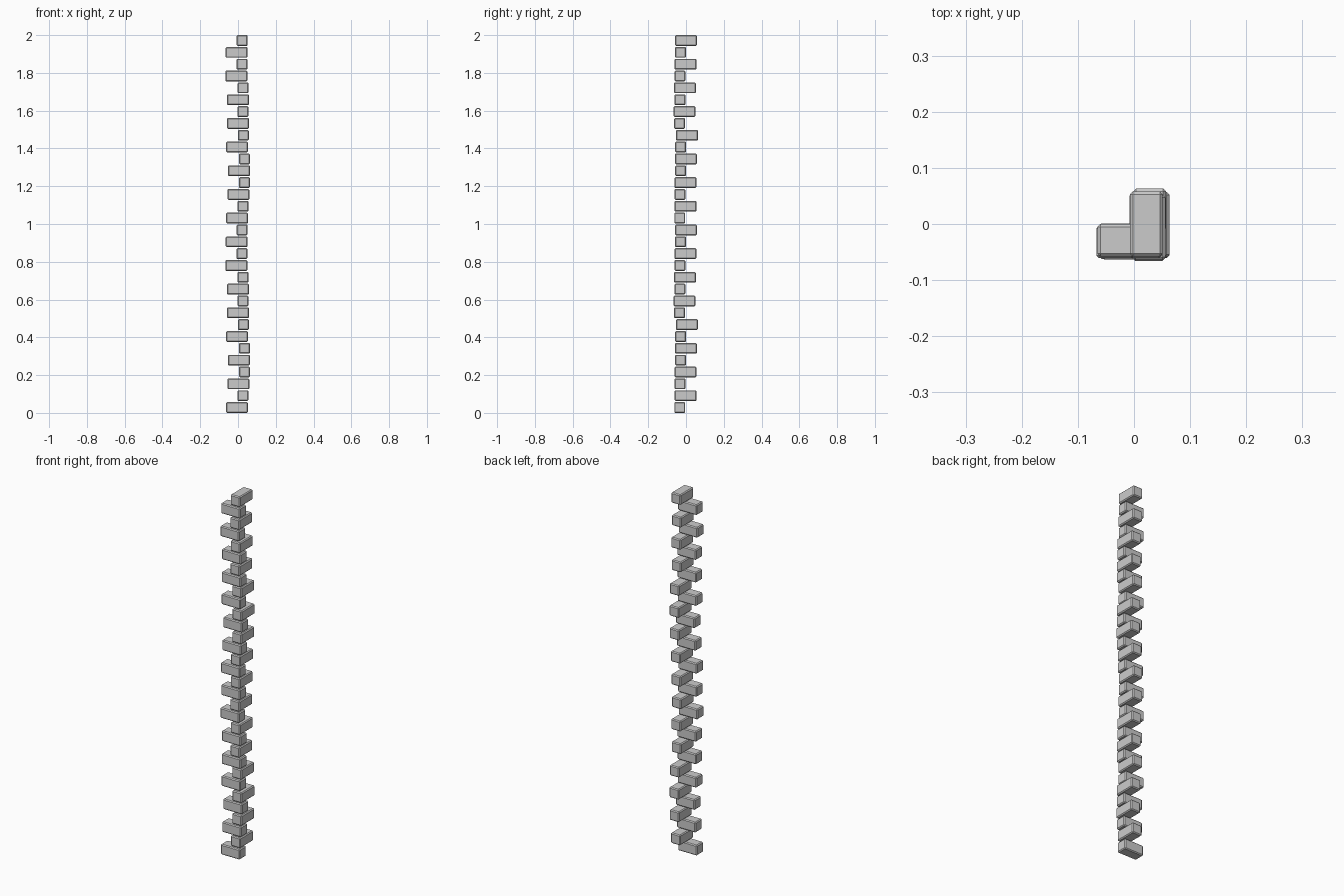
import bpy

if "Cube" in bpy.data.objects:
    bpy.data.objects.remove(bpy.data.objects["Cube"])

LONG, SHORT, HEIGHT, BEVEL = 0.116, 0.058, 0.057, 0.005
COUNT = 32
PITCH = (2 - HEIGHT) / (COUNT - 1)

# hand-laid centre offsets (x, y) of 16 stones; the pattern repeats once
CENTRES = [
    (-0.005, -0.033), (0.026, -0.002), (0.002, -0.032), (0.034, -0.003),
    (0.005, -0.028), (0.034, -0.001), (-0.005, -0.028), (0.028, 0.005),
    (0.000, -0.034), (0.026, -0.008), (0.000, -0.032), (0.027, -0.006),
    (-0.009, -0.032), (0.021, -0.003), (-0.007, -0.029), (0.022, 0.000),
]


def corner_stone(i):
    x, y = CENTRES[i % 16]
    # stones alternate between running along x and along y
    size = (LONG, SHORT, HEIGHT) if i % 2 == 0 else (SHORT, LONG, HEIGHT)
    bpy.ops.mesh.primitive_cube_add(size=1, location=(x, y, HEIGHT / 2 + i * PITCH))
    stone = bpy.context.object
    stone.name = f"corner_stone_{i + 1:02d}"
    stone.scale = size
    bpy.ops.object.transform_apply(location=False, rotation=False, scale=True)
    # chamfered edges
    bevel = stone.modifiers.new("chamfer", 'BEVEL')
    bevel.width = BEVEL
    bevel.segments = 1


for i in range(COUNT):
    corner_stone(i)
